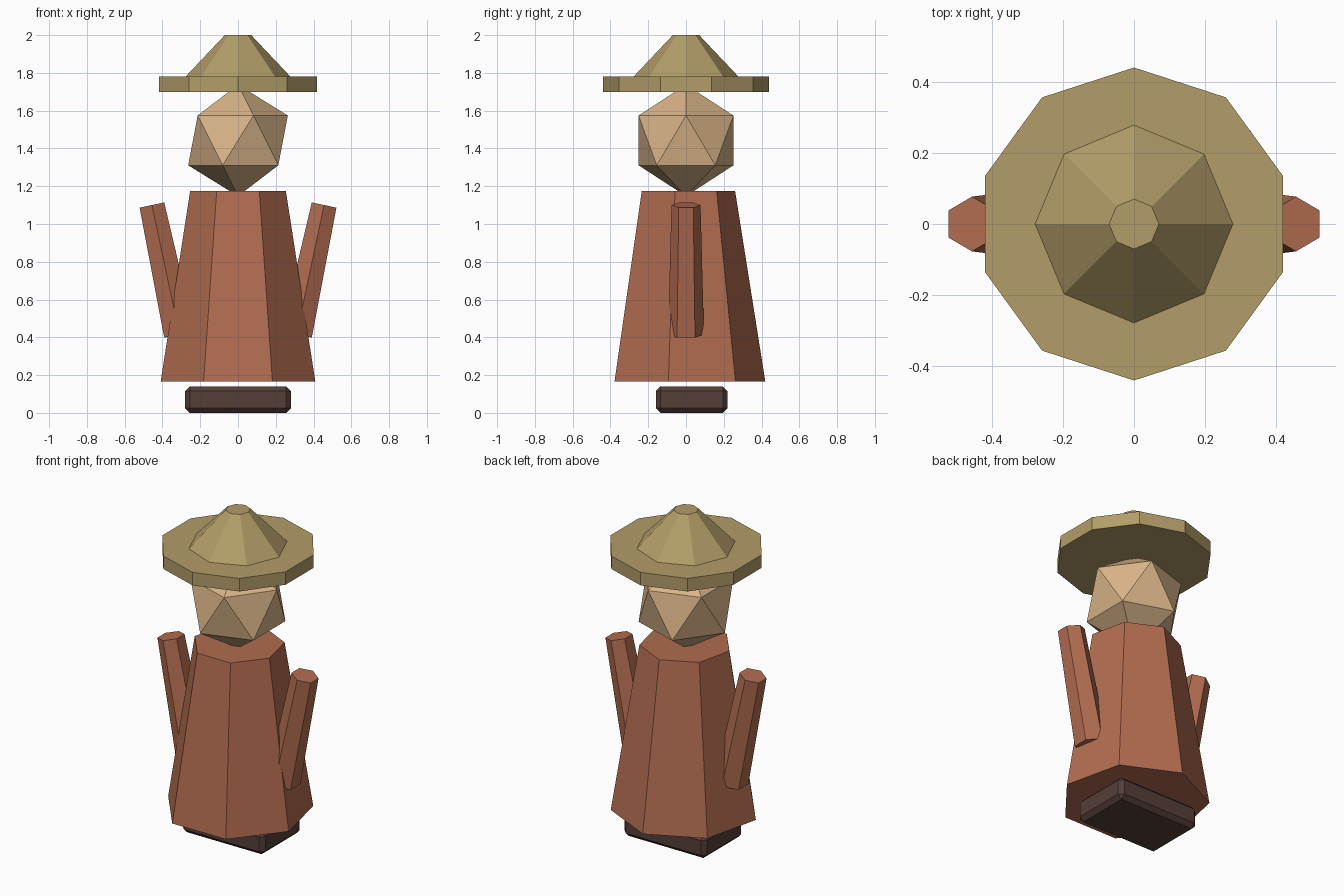
import bpy
from math import radians

if "Cube" in bpy.data.objects:
    bpy.data.objects.remove(bpy.data.objects["Cube"])


def material(name, rgb):
    m = bpy.data.materials.new(name)
    m.diffuse_color = (*rgb, 1)
    m.use_nodes = True
    m.node_tree.nodes["Principled BSDF"].inputs["Base Color"].default_value = m.diffuse_color
    return m


ROBE = material("robe_red", (0.44, 0.15, 0.08))
SKIN = material("skin", (0.70, 0.46, 0.25))
STRAW = material("straw", (0.45, 0.34, 0.14))
DARK = material("dark_brown", (0.09, 0.05, 0.04))


def finish(name, mat):
    ob = bpy.context.object
    ob.name = name
    ob.data.materials.append(mat)
    return ob


def frustum(name, mat, sides, r_bottom, r_top, z0, z1, x=0, tilt=0):
    bpy.ops.mesh.primitive_cone_add(
        vertices=sides, radius1=r_bottom, radius2=r_top, depth=z1 - z0,
        location=(x, 0, (z0 + z1) / 2), rotation=(0, tilt, 0))
    return finish(name, mat)


# Chamfered foot block, set slightly back
bpy.ops.mesh.primitive_cube_add(size=1, location=(0, 0.03, 0.07))
foot = finish("foot_block", DARK)
foot.scale = (0.56, 0.38, 0.14)
bpy.ops.object.transform_apply(location=False, rotation=False, scale=True)
bevel = foot.modifiers.new("chamfer", 'BEVEL')
bevel.width = 0.025
bevel.segments = 1

# Seven-sided robe
frustum("robe", ROBE, 7, 0.42, 0.26, 0.165, 1.175)

# Raised sleeves on both sides
for side, label in ((-1, "left"), (1, "right")):
    frustum(f"{label}_arm", ROBE, 6, 0.095, 0.077, 0.408, 1.108,
            x=side * 0.383, tilt=side * radians(12))

# Faceted head
bpy.ops.mesh.primitive_ico_sphere_add(subdivisions=1, radius=0.295,
                                      location=(0, 0, 1.4425))
finish("head", SKIN)

# Hat brim and crown
frustum("hat_brim", STRAW, 10, 0.44, 0.44, 1.70, 1.78)
frustum("hat_crown", STRAW, 8, 0.28, 0.07, 1.778, 2.0)
